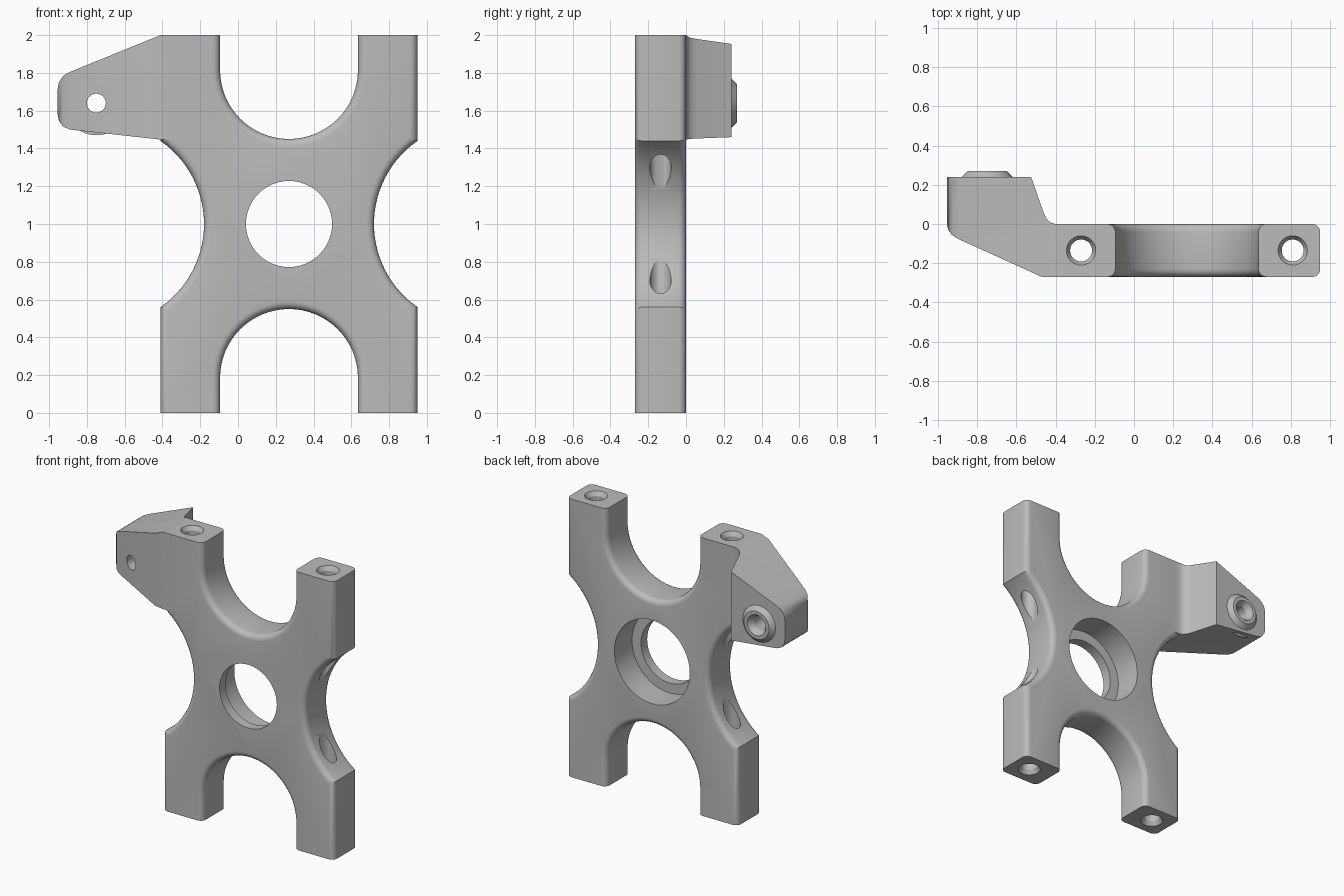
import bpy, bmesh, math
from mathutils import Matrix, Vector

cube = bpy.data.objects.get("Cube")
if cube:
    bpy.data.objects.remove(cube, do_unlink=True)

GREY = (0.5, 0.5, 0.5, 1.0)
mat = bpy.data.materials.new("machined grey")
mat.use_nodes = True
mat.diffuse_color = GREY
mat.node_tree.nodes["Principled BSDF"].inputs["Base Color"].default_value = GREY

MID, FRONT = 0.27, -0.27      # plate centre in x, front plane in y


def make_object(name, bm):
    bmesh.ops.recalc_face_normals(bm, faces=bm.faces[:])
    mesh = bpy.data.meshes.new(name)
    bm.to_mesh(mesh)
    bm.free()
    mesh.materials.append(mat)
    obj = bpy.data.objects.new(name, mesh)
    bpy.context.collection.objects.link(obj)
    return obj


def prism(points, direction):
    bm = bmesh.new()
    face = bm.faces.new([bm.verts.new(p) for p in points])
    ext = bmesh.ops.extrude_face_region(bm, geom=[face])
    moved = [g for g in ext["geom"] if isinstance(g, bmesh.types.BMVert)]
    bmesh.ops.translate(bm, verts=moved, vec=direction)
    return bm


def cone(start, end, r1, r2):
    """Round solid running from start (radius r1) to end (radius r2)."""
    start, end = Vector(start), Vector(end)
    axis = end - start
    turn = axis.to_track_quat("Z", "Y").to_matrix().to_4x4()
    bm = bmesh.new()
    bmesh.ops.create_cone(bm, cap_ends=True, segments=48, radius1=r1, radius2=r2,
                          depth=axis.length,
                          matrix=Matrix.Translation((start + end) / 2) @ turn)
    return make_object("cutter", bm)


def boolean(target, other, operation):
    mod = target.modifiers.new("cut", "BOOLEAN")
    mod.operation, mod.solver, mod.object = operation, "EXACT", other
    bpy.context.view_layer.objects.active = target
    bpy.ops.object.modifier_apply(modifier=mod.name)
    bpy.data.objects.remove(other, do_unlink=True)


def arc(cx, cz, r, a0, a1, n):
    return [(cx + r * math.cos(a0 + (a1 - a0) * i / n),
             cz + r * math.sin(a0 + (a1 - a0) * i / n)) for i in range(n + 1)]


# Plate outline: right half of the X shape, mirrored to the left
HALF, NOTCH, SIDE = 0.68, 0.365, 0.536
side_x = 0.45 + SIDE
sweep = math.acos((side_x - HALF) / SIDE)
half = arc(0, 0.185, NOTCH, math.pi / 2, 0, 16)
half += [(NOTCH, 0), (HALF, 0)]
half += arc(side_x, 1, SIDE, math.pi + sweep, math.pi - sweep, 28)
half += [(HALF, 2), (NOTCH, 2)]
half += arc(0, 1.815, NOTCH, 0, -math.pi / 2, 16)
outline = half + [(-x, z) for x, z in half[-2:0:-1]]
bm = prism([(x + MID, FRONT, z) for x, z in outline], (0, -FRONT, 0))

# Rounded rims on every front and back edge except the leg ends
rim = []
for e in bm.edges:
    a, b = (v.co for v in e.verts)
    at_end = abs(a.z - b.z) < 1e-5 and (a.z < 1e-4 or a.z > 1.9999)
    if abs(a.y - b.y) < 1e-5 and not at_end:
        rim.append(e)
    # vertical leg corners stay sharp
bmesh.ops.bevel(bm, geom=rim, offset=0.04, segments=5, profile=0.5, affect="EDGES",
                clamp_overlap=False)
plate = make_object("plate_with_arm", bm)

# Side arm: plan shape intersected with tapered front shape
plan = [(-0.34, FRONT), (-0.47, FRONT), (-0.90, -0.075), (-0.93, -0.055), (-0.948, -0.03),
        (-0.955, 0.0), (-0.955, 0.24), (-0.525, 0.24), (-0.46, 0.055), (-0.445, 0.025),
        (-0.425, 0.007), (-0.40, 0), (-0.34, 0)]
taper = [(-0.30, 2.0), (-0.41, 2.0), (-0.89, 1.805), (-0.925, 1.785), (-0.948, 1.75),
         (-0.955, 1.715), (-0.955, 1.58), (-0.948, 1.545), (-0.925, 1.515), (-0.89, 1.5),
         (-0.41, 1.447), (-0.30, 1.447)]
arm = make_object("arm", prism([(x, y, 1.3) for x, y in plan], (0, 0, 0.9)))
boolean(arm, make_object("taper", prism([(x, -0.5, z) for x, z in taper], (0, 1, 0))),
        "INTERSECT")

# Raised boss on the back of the arm
BX, BZ = -0.75, 1.64
boolean(arm, cone((BX, 0.2, BZ), (BX, 0.27, BZ), 0.17, 0.1), "UNION")
boolean(plate, arm, "UNION")

# Arm hole with a countersunk back
boolean(plate, cone((BX, -0.5, BZ), (BX, 0.5, BZ), 0.05, 0.05), "DIFFERENCE")
boolean(plate, cone((BX, 0.23, BZ), (BX, 0.28, BZ), 0.05, 0.08), "DIFFERENCE")

# Central bore and its wider recess from the back
boolean(plate, cone((MID, -0.5, 1), (MID, 0.1, 1), 0.228, 0.228), "DIFFERENCE")
boolean(plate, cone((MID, -0.2, 1), (MID, 0.1, 1), 0.3, 0.3), "DIFFERENCE")

# Bolt holes along the legs, countersunk at both ends
for s in (-1, 1):
    x, y = MID + s * 0.54, FRONT / 2
    boolean(plate, cone((x, y, -0.1), (x, y, 2.1), 0.056, 0.056), "DIFFERENCE")
    for end, out in ((0, -0.01), (2, 0.01)):
        boolean(plate, cone((x, y, end + out), (x, y, end - 3 * out), 0.081, 0.056),
                "DIFFERENCE")

# Smooth curved surfaces, crisp edges
bpy.ops.object.select_all(action="DESELECT")
plate.select_set(True)
bpy.context.view_layer.objects.active = plate
bpy.ops.object.shade_smooth_by_angle(angle=math.radians(28))
